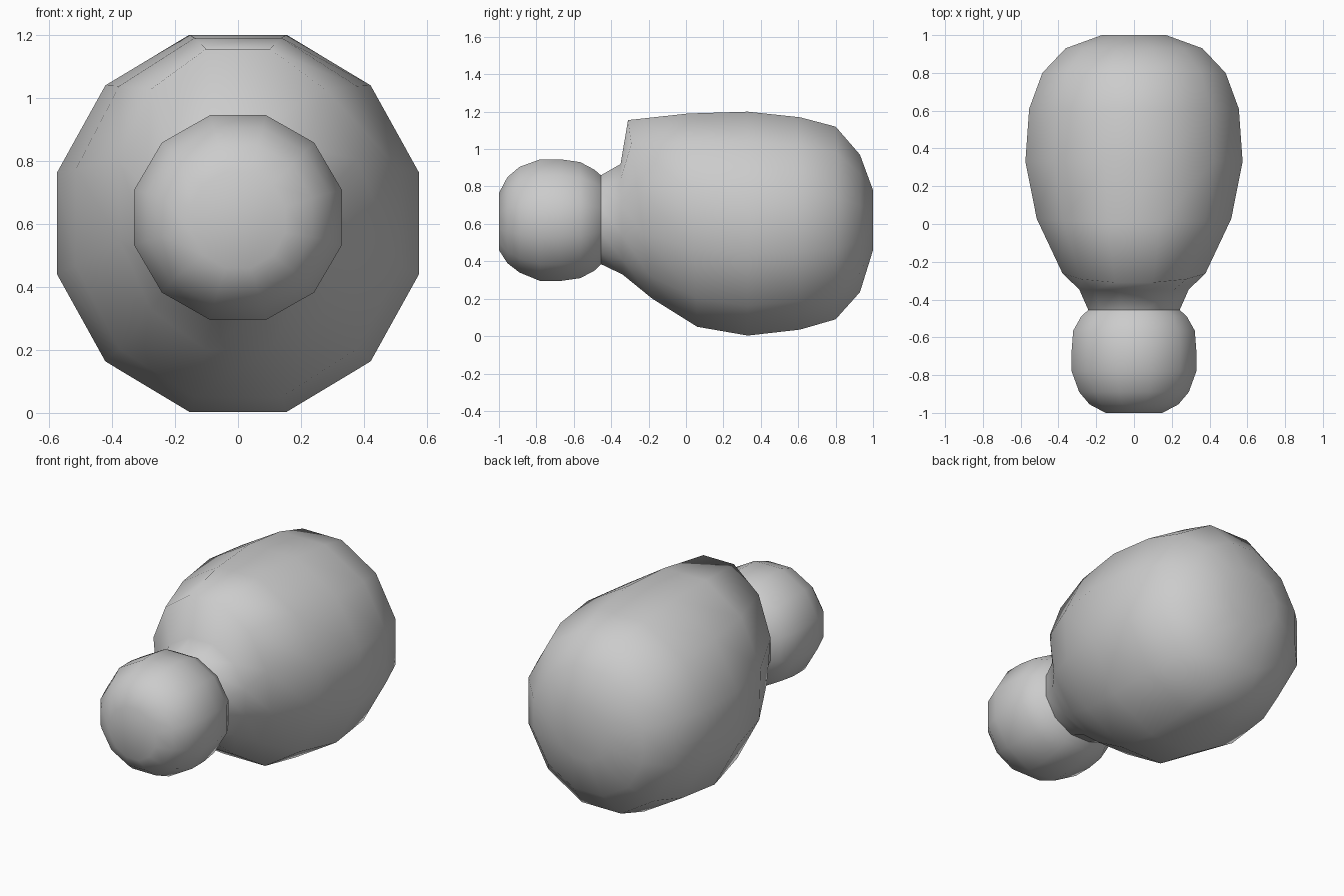
import bpy
import bmesh
from math import sin, cos, radians

if "Cube" in bpy.data.objects:
    bpy.data.objects.remove(bpy.data.objects["Cube"])

SIDES = 12


def loft(name, rings, cap_first, cap_last):
    """Skin 12-sided rings: (y at top, y at bottom, z top, z bottom, half width)."""
    bm = bmesh.new()
    loops = []
    for y_top, y_bot, z_top, z_bot, half_x in rings:
        loop = []
        for k in range(SIDES):
            a = radians(15 + 30 * k)
            t = cos(a) / cos(radians(15))
            loop.append(bm.verts.new((
                half_x * sin(a) / cos(radians(15)),
                (y_top + y_bot) / 2 + (y_top - y_bot) / 2 * t,
                (z_top + z_bot) / 2 + (z_top - z_bot) / 2 * t)))
        loops.append(loop)
    for a, b in zip(loops, loops[1:]):
        for k in range(SIDES):
            n = (k + 1) % SIDES
            bm.faces.new((a[k], a[n], b[n], b[k]))
    if cap_first:
        bm.faces.new(loops[0])
    if cap_last:
        bm.faces.new(loops[-1])
    bmesh.ops.recalc_face_normals(bm, faces=bm.faces)
    for f in bm.faces:
        f.smooth = True
    mesh = bpy.data.meshes.new(name)
    bm.to_mesh(mesh)
    bm.free()
    obj = bpy.data.objects.new(name, mesh)
    bpy.context.collection.objects.link(obj)
    return obj


# Rounded front knob, open where it meets the neck
loft("front_knob", [
    (-1.00, -1.00, 0.765, 0.46, 0.150),
    (-0.955, -0.955, 0.85, 0.39, 0.235),
    (-0.89, -0.89, 0.905, 0.34, 0.290),
    (-0.78, -0.78, 0.945, 0.295, 0.330),
    (-0.67, -0.67, 0.945, 0.295, 0.330),
    (-0.565, -0.565, 0.93, 0.31, 0.322),
    (-0.49, -0.49, 0.89, 0.35, 0.280),
    (-0.455, -0.455, 0.86, 0.385, 0.242),
], True, False)

# Neck flaring through a stepped shoulder into the bulbous body
loft("body", [
    (-0.455, -0.455, 0.86, 0.385, 0.242),
    (-0.35, -0.34, 0.92, 0.33, 0.290),
    (-0.31, -0.18, 1.155, 0.20, 0.378),
    (0.01, 0.06, 1.19, 0.05, 0.515),
    (0.33, 0.33, 1.20, 0.003, 0.575),
    (0.61, 0.61, 1.17, 0.035, 0.555),
    (0.80, 0.80, 1.12, 0.09, 0.485),
    (0.93, 0.93, 0.97, 0.235, 0.362),
    (1.00, 1.00, 0.78, 0.46, 0.170),
], False, True)
